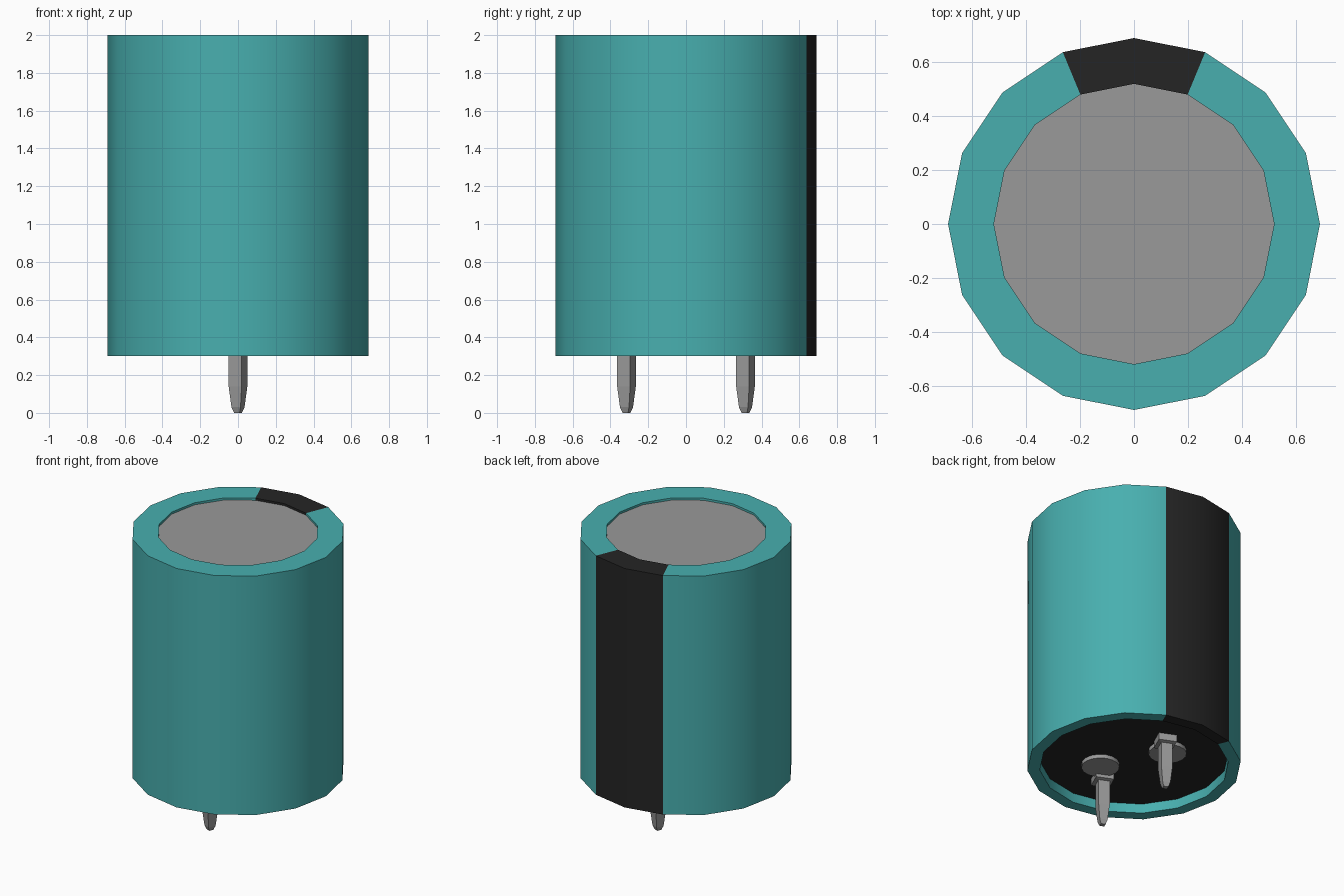
import bpy, bmesh, math

if "Cube" in bpy.data.objects:
    bpy.data.objects.remove(bpy.data.objects["Cube"], do_unlink=True)

SIDES = 16


def material(name, rgb):
    m = bpy.data.materials.new(name)
    m.use_nodes = True
    m.diffuse_color = (*rgb, 1)
    m.node_tree.nodes["Principled BSDF"].inputs["Base Color"].default_value = (*rgb, 1)
    return m


teal = material("teal", (0.065, 0.43, 0.43))
black = material("black", (0.018, 0.018, 0.018))
metal = material("grey metal", (0.32, 0.32, 0.32))


def lathe(name, profile, mats, sides=SIDES, turn=0.0, loc=(0, 0, 0),
          cap_start=False, cap_end=False, rule=None, smooth=False):
    """Sweep (radius, z) points around z; a rule may pick each face's material."""
    bm = bmesh.new()
    rings = []
    for r, z in profile:
        rings.append([bm.verts.new((r * math.cos(turn + math.tau * i / sides),
                                    r * math.sin(turn + math.tau * i / sides), z))
                      for i in range(sides)])
    for a, b in zip(rings, rings[1:]):
        for i in range(sides):
            j = (i + 1) % sides
            bm.faces.new((a[i], b[i], b[j], a[j]))
    if cap_start:
        bm.faces.new(rings[0])
    if cap_end:
        bm.faces.new(rings[-1][::-1])
    bm.normal_update()
    if rule:
        for f in bm.faces:
            f.material_index = rule(f.calc_center_median())
    mesh = bpy.data.meshes.new(name)
    bm.to_mesh(mesh)
    bm.free()
    for m in mats:
        mesh.materials.append(m)
    ob = bpy.data.objects.new(name, mesh)
    ob.location = loc
    bpy.context.collection.objects.link(ob)
    if smooth:
        bpy.ops.object.select_all(action='DESELECT')
        ob.select_set(True)
        bpy.context.view_layer.objects.active = ob
        bpy.ops.object.shade_smooth_by_angle(angle=math.radians(30))
    return ob


# Sleeve: open tube with a rolled rim, and a black stripe two sides wide at the back
def stripe(c):
    return 1 if abs(math.atan2(c.x, c.y)) < math.tau / SIDES else 0


lathe("sleeve", [(0.52, 1.985), (0.52, 2.0), (0.69, 2.0), (0.69, 0.3),
                 (0.61, 0.3), (0.61, 0.367)], [teal, black], rule=stripe, smooth=True)

# Metal top, slightly sunk below the rim
lathe("top_plate", [(0.52, 1.985), (0.52, 1.96)], [metal], cap_start=True, cap_end=True)

# Black sealing plate, sunk into the underside
lathe("bottom_seal", [(0.61, 0.39), (0.61, 0.367)], [black], cap_start=True, cap_end=True)

# Two square tapered pins with a collar, and two round spacers beside them
PIN = [(0.085, 0.367), (0.085, 0.318), (0.053, 0.312), (0.053, 0.14), (0.037, 0.03), (0.022, 0.0)]
for side, s in (("front", -1), ("back", 1)):
    lathe(side + "_pin", PIN, [metal], sides=4, turn=math.radians(21),
          loc=(0, 0.315 * s, 0), cap_start=True, cap_end=True)
    lathe(side + "_spacer", [(0.123, 0.367), (0.123, 0.34)], [metal],
          loc=(-0.11 * s, 0.206 * s, 0), cap_start=True, cap_end=True, smooth=True)
